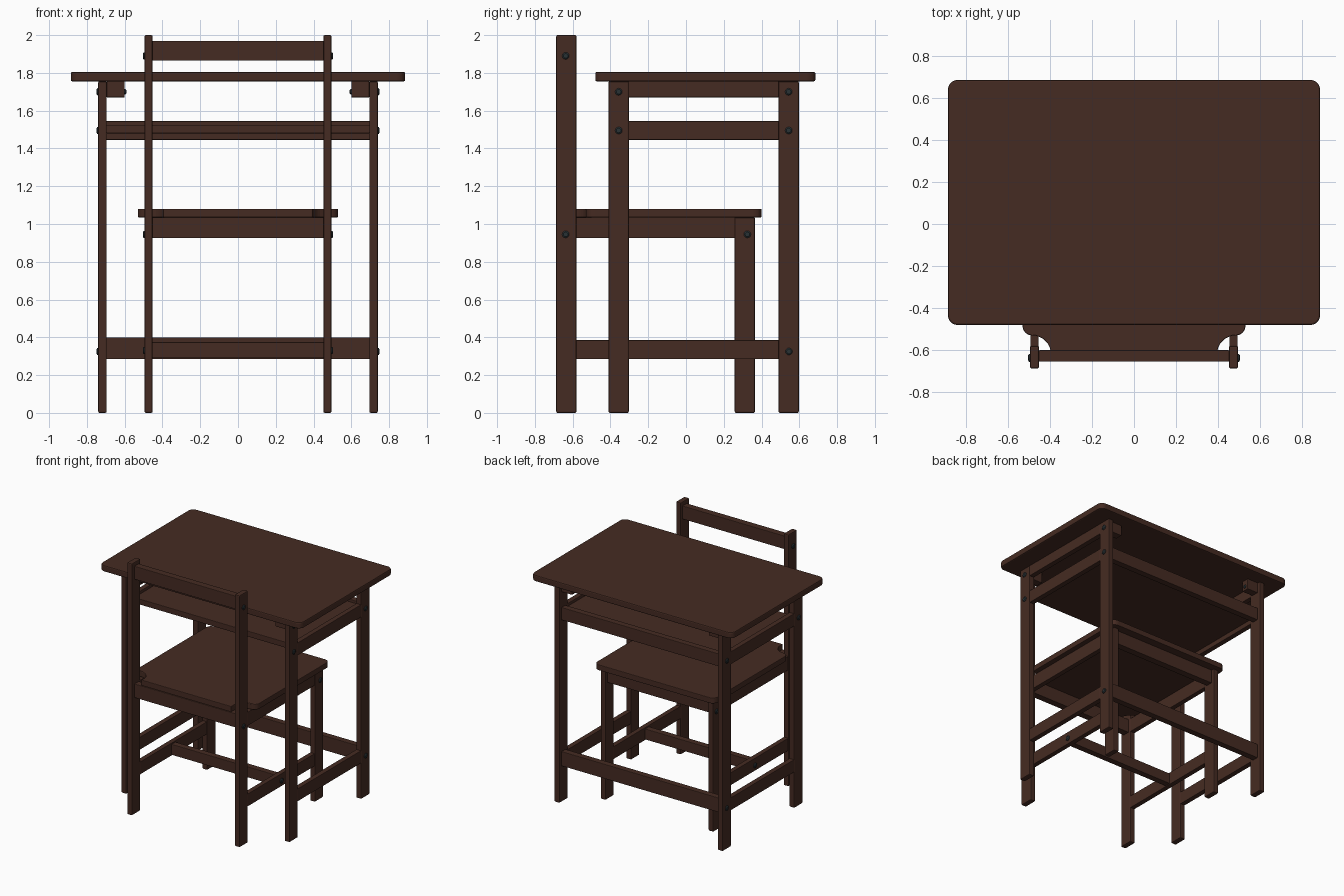
import bpy, bmesh, math
from mathutils import Matrix

if "Cube" in bpy.data.objects:
    bpy.data.objects.remove(bpy.data.objects["Cube"])


def material(name, rgb):
    m = bpy.data.materials.new(name)
    m.diffuse_color = (*rgb, 1)
    m.use_nodes = True
    m.node_tree.nodes["Principled BSDF"].inputs["Base Color"].default_value = m.diffuse_color
    return m


WOOD = material("dark brown wood", (0.060, 0.024, 0.016))
METAL = material("dark steel", (0.022, 0.032, 0.036))


def finish(name, bm, mat, bevel=0.0):
    me = bpy.data.meshes.new(name)
    bmesh.ops.recalc_face_normals(bm, faces=bm.faces)
    bm.to_mesh(me)
    bm.free()
    me.materials.append(mat)
    ob = bpy.data.objects.new(name, me)
    bpy.context.collection.objects.link(ob)
    if bevel:
        mod = ob.modifiers.new("bevel", 'BEVEL')
        mod.width = bevel
        mod.segments = 2
        mod.limit_method = 'ANGLE'
        mod.angle_limit = math.radians(40)
    return ob


def box(name, x, y, z, bevel=0.004):
    bm = bmesh.new()
    mid = [(a + b) / 2 for a, b in (x, y, z)]
    size = [b - a for a, b in (x, y, z)]
    bmesh.ops.create_cube(bm, size=1, matrix=Matrix.Translation(mid) @ Matrix.Diagonal((*size, 1)))
    return finish(name, bm, WOOD, bevel)


def pair(name, x, y, z, bevel=0.004):
    """Same box on the right and left sides."""
    box("right_" + name, x, y, z, bevel)
    box("left_" + name, (-x[1], -x[0]), y, z, bevel)


def slab(name, outline, z0, z1, bevel=0.008):
    bm = bmesh.new()
    face = bm.faces.new([bm.verts.new((x, y, z0)) for x, y in outline])
    ext = bmesh.ops.extrude_face_region(bm, geom=[face])
    for v in ext["geom"]:
        if isinstance(v, bmesh.types.BMVert):
            v.co.z = z1
    return finish(name, bm, WOOD, bevel)


def arc(cx, cy, r, a0, a1, n=8):
    return [(cx + r * math.cos(math.radians(a0 + (a1 - a0) * i / n)),
             cy + r * math.sin(math.radians(a0 + (a1 - a0) * i / n))) for i in range(n + 1)]


def bolt(name, x, y, z, out=1, r=0.019):
    """Low domed bolt head facing +x or -x, mirrored to the other side."""
    for side, s in (("right", 1), ("left", -1)):
        bm = bmesh.new()
        rings = []
        for rad, h in ((r, -0.004), (r, 0.004), (r * 0.65, 0.009)):
            rings.append([bm.verts.new((s * (x + out * h), y + rad * math.cos(i * math.tau / 12),
                                        z + rad * math.sin(i * math.tau / 12))) for i in range(12)])
        for a, b in zip(rings, rings[1:]):
            for i in range(12):
                j = (i + 1) % 12
                bm.faces.new((a[i], a[j], b[j], b[i]))
        bm.faces.new(rings[0])
        bm.faces.new(rings[-1])
        finish(f"{side}_{name}", bm, METAL)


# ---------------- desk ----------------
R = 0.045
top = (arc(0.885 - R, -0.48 + R, R, -90, 0) + arc(0.885 - R, 0.685 - R, R, 0, 90)
       + arc(-0.885 + R, 0.685 - R, R, 90, 180) + arc(-0.885 + R, -0.48 + R, R, 180, 270))
slab("desk_top", top, 1.755, 1.805)

DX = (0.695, 0.74)
for end, y0, y1 in (("front", -0.41, -0.303), ("back", 0.49, 0.597)):
    pair(f"desk_{end}_leg", DX, (y0, y1), (0, 1.755), 0.007)
    mid = (y0 + y1) / 2
    # blocks under the top, with bolts on both ends
    pair(f"desk_{end}_block", (0.60, 0.695), (mid - 0.03, mid + 0.03), (1.67, 1.755))
    bolt(f"desk_{end}_top_bolt", 0.74, mid, 1.70)
    bolt(f"desk_{end}_block_nut", 0.60, mid, 1.70, -1, 0.014)
    bolt(f"desk_{end}_shelf_bolt", 0.74, mid, 1.495)
bolt("desk_back_stretcher_bolt", 0.74, 0.545, 0.325)

# side rails between the desk legs
for name, z in (("top", (1.67, 1.755)), ("shelf", (1.445, 1.545)), ("bottom", (0.285, 0.385))):
    pair(f"desk_{name}_side_rail", (0.697, 0.738), (-0.305, 0.492), z)

# shelf and back rails
box("desk_shelf", (-0.697, 0.697), (-0.31, 0.53), (1.48, 1.525))
box("desk_shelf_back_rail", (-0.697, 0.697), (0.52, 0.57), (1.445, 1.545))
box("desk_bottom_back_rail", (-0.697, 0.697), (0.52, 0.57), (0.285, 0.40))

# ---------------- chair ----------------
CX = (0.452, 0.495)
pair("chair_back_leg", CX, (-0.687, -0.58), (0, 2.0), 0.007)
pair("chair_front_leg", CX, (0.258, 0.365), (0, 1.035), 0.007)

# side rails and the low crossbar
pair("chair_seat_side_rail", (0.454, 0.493), (-0.582, 0.26), (0.925, 1.035))
pair("chair_bottom_side_rail", (0.454, 0.493), (-0.582, 0.26), (0.285, 0.385))
box("chair_bottom_crossbar", (-0.455, 0.455), (-0.185, -0.135), (0.29, 0.375))

# cross rails and backrest
box("chair_back_seat_rail", (-0.453, 0.453), (-0.655, -0.60), (0.925, 1.035))
box("chair_front_seat_rail", (-0.453, 0.453), (0.285, 0.34), (0.925, 1.035))
box("chair_backrest", (-0.453, 0.453), (-0.655, -0.60), (1.865, 1.97))

# seat with scooped rear corners around the back legs
half = (arc(0.485, 0.355, 0.045, 90, 0) + arc(0.485, -0.485, 0.045, 0, -90)
        + arc(0.485, -0.62, 0.09, 90, 180) + [(0.395, -0.65)])
slab("chair_seat", half + [(-x, y) for x, y in reversed(half)], 1.035, 1.08)

for name, y, z in (("backrest", -0.637, 1.89), ("back_seat", -0.637, 0.945),
                   ("front_seat", 0.325, 0.945), ("crossbar", -0.16, 0.33)):
    bolt(f"chair_{name}_bolt", 0.495, y, z)
